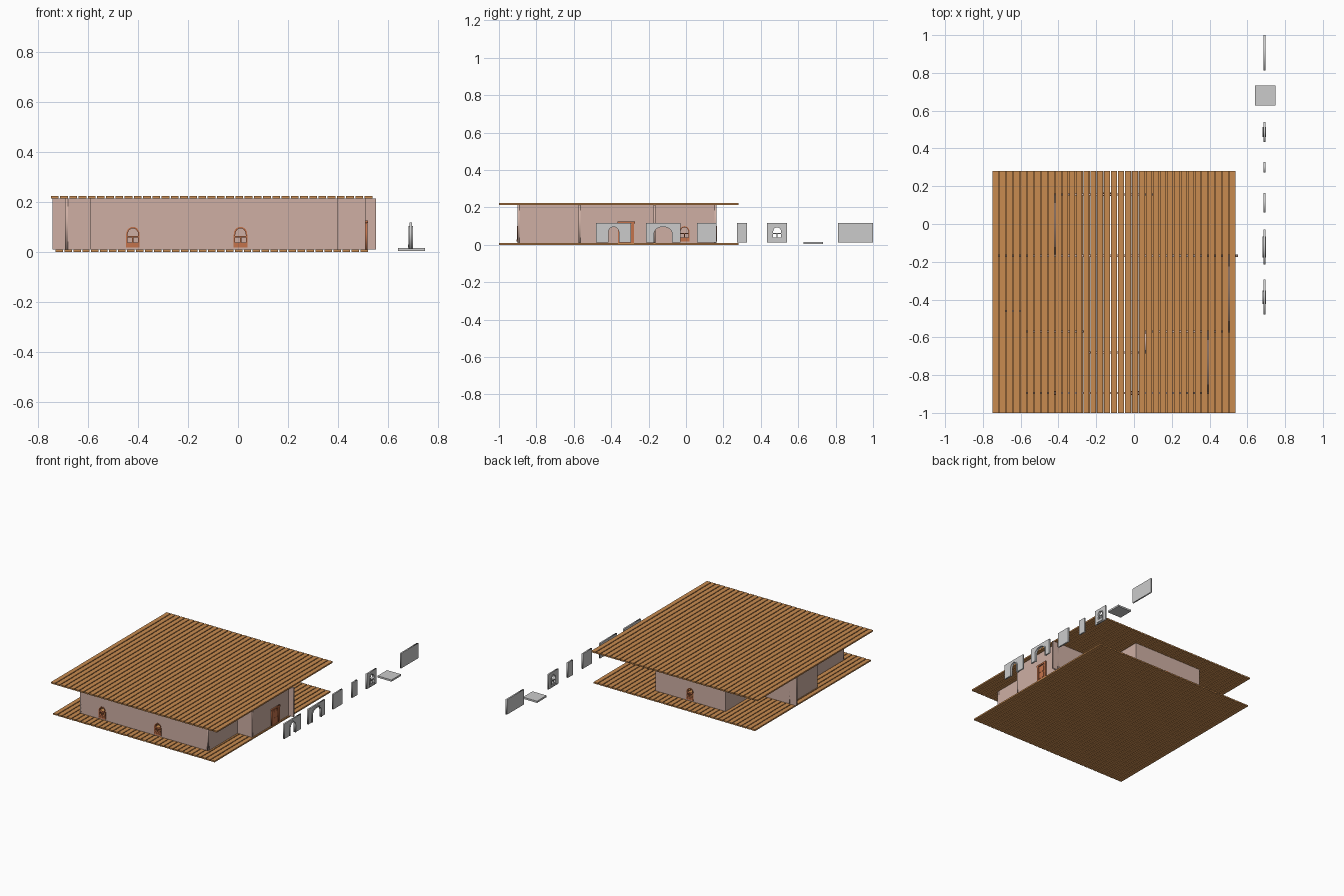
import bpy, math
from mathutils import Matrix, Vector

if "Cube" in bpy.data.objects:
    bpy.data.objects.remove(bpy.data.objects["Cube"])

def material(name, rgb):
    m = bpy.data.materials.new(name)
    m.diffuse_color = (*rgb, 1)
    m.use_nodes = True
    m.node_tree.nodes["Principled BSDF"].inputs["Base Color"].default_value = m.diffuse_color
    return m

PLASTER = material("plaster", (0.62, 0.43, 0.37))
WOOD = material("wood", (0.58, 0.26, 0.08))
TRIM = material("trim", (0.55, 0.17, 0.07))
T = 0.011            # wall thickness
Z0, Z1 = 0.01, 0.213  # wall bottom and top

def box(name, lo, hi, mat=None):
    bpy.ops.mesh.primitive_cube_add(size=1)
    ob = bpy.context.object
    ob.name = name
    for v in ob.data.vertices:
        v.co = Vector([(a + b) / 2 + c * (b - a) for a, b, c in zip(lo, hi, v.co)])
    if mat:
        ob.data.materials.append(mat)
    return ob

def rect(u0, u1, v0, v1):
    return [(u0, v0), (u0, v1), (u1, v1), (u1, v0)]

def arch(u, w, v0, spring, top, n=10):
    """Arched outline from lower left over the top to lower right."""
    pts = [(u - w / 2, v0)]
    for i in range(n + 1):
        a = math.pi * (1 - i / n)
        pts.append((u + w / 2 * math.cos(a), spring + (top - spring) * math.sin(a)))
    return pts + [(u + w / 2, v0)]

def slab(name, origin, direction, loops, thick, mat=None):
    """Extruded upright outline; extra loops become holes. u runs along direction, v is z."""
    cu = bpy.data.curves.new(name, 'CURVE')
    cu.dimensions, cu.fill_mode, cu.extrude = '2D', 'BOTH', thick / 2
    for loop in loops:
        sp = cu.splines.new('POLY')
        sp.points.add(len(loop) - 1)
        for p, (u, v) in zip(sp.points, loop):
            p.co = (u, v, 0, 1)
        sp.use_cyclic_u = True
    tmp = bpy.data.objects.new(name, cu)
    bpy.context.collection.objects.link(tmp)
    bpy.context.view_layer.update()
    me = bpy.data.meshes.new_from_object(tmp.evaluated_get(bpy.context.evaluated_depsgraph_get()))
    bpy.data.objects.remove(tmp)
    ob = bpy.data.objects.new(name, me)
    bpy.context.collection.objects.link(ob)
    dx, dy = direction
    me.transform(Matrix(((dx, 0, dy, origin[0]), (dy, 0, -dx, origin[1]),
                         (0, 1, 0, 0), (0, 0, 0, 1))))
    me.materials.clear()
    if mat:
        me.materials.append(mat)
    return ob

def window(name, origin, direction, u, mat):
    """Arched frame with a half-round light, two small panes and a sill."""
    loops = [arch(u, 0.054, 0.028, 0.07, 0.1),
             arch(u, 0.042, 0.064, 0.07, 0.094),
             rect(u - 0.021, u - 0.003, 0.038, 0.058),
             rect(u + 0.003, u + 0.021, 0.038, 0.058)]
    slab(name + "_frame", origin, direction, loops, 0.016, mat)
    slab(name + "_sill", origin, direction, [rect(u - 0.027, u + 0.027, 0.018, 0.029)], 0.02, mat)

def wall(name, a, b, windows=()):
    """Straight wall from a to b with windows at distances along it."""
    a, b = Vector(a), Vector(b)
    d = (b - a).normalized()
    loops = [rect(-T / 2, (b - a).length + T / 2, Z0, Z1)]
    for i, u in enumerate(windows):
        loops.append(arch(u, 0.05, 0.022, 0.07, 0.098))
        window(f"{name}_window_{i}", a, d, u, TRIM)
    slab(name, a, d, loops, T, PLASTER)

# plank floor and plank roof
for name, x0, x1, z0, z1 in (("floor", -0.73, 0.525, 0, 0.01), ("roof", -0.748, 0.543, 0.213, 0.223)):
    n = 35
    pitch = (x1 - x0) / n
    plank = box(name + "_planks", (x0, -1, z0), (x0 + pitch - 0.006, 0.28, z1), WOOD)
    m = plank.modifiers.new("repeat", 'ARRAY')
    m.count = n
    m.use_relative_offset, m.use_constant_offset = False, True
    m.constant_offset_displace = (pitch, 0, 0)

# outer walls
wall("front_wall", (-0.585, -0.895), (0.395, -0.895), (0.165, 0.595))
wall("front_right_side_wall", (0.395, -0.895), (0.395, -0.57))
wall("right_step_wall", (0.07, -0.57), (0.505, -0.57))
wall("right_wall", (0.505, -0.57), (0.505, -0.168))
wall("cross_wall", (-0.735, -0.168), (0.546, -0.168))
wall("left_wall", (-0.685, -0.46), (-0.685, -0.168))
wall("left_step_wall", (-0.685, -0.46), (-0.585, -0.46))
wall("front_left_side_wall", (-0.585, -0.895), (-0.585, -0.46))
wall("back_wall", (-0.415, 0.157), (0.115, 0.157), (0.27,))
wall("back_left_side_wall", (-0.415, -0.168), (-0.415, 0.157))
wall("back_right_side_wall", (0.115, -0.168), (0.115, 0.157), (0.16,))
# inner walls around the recess
wall("inner_left_wall", (-0.585, -0.57), (-0.25, -0.57))
wall("inner_recess_wall", (-0.25, -0.68), (0.065, -0.68))
wall("inner_recess_left", (-0.25, -0.68), (-0.25, -0.57))
wall("inner_recess_right", (0.065, -0.68), (0.065, -0.57))

# front door in the right wall
D = ((0.508, -0.32), (0, 1))
slab("door_leaf", *D, [rect(-0.03, 0.03, 0.01, 0.11)], 0.013, TRIM)
for s in (-1, 1):
    slab("door_jamb", *D, [rect(s * 0.036 - 0.007, s * 0.036 + 0.007, 0.01, 0.115)], 0.02, TRIM)
    for v in (0.02, 0.065):
        slab("door_panel", *D, [rect(s * 0.014 - 0.009, s * 0.014 + 0.009, v, v + 0.035)], 0.017, TRIM)
slab("door_lintel", *D, [rect(-0.046, 0.046, 0.115, 0.126)], 0.022, TRIM)

# loose grey building pieces beside the house
G, Y = (0.69, 0), (0, 1)
P0, P1 = 0.012, 0.117

def arch_piece(name, u0, u1, w, spring):
    u = (u0 + u1) / 2
    hole = arch(u, w, P0, spring, 0.1)
    slab(name, G, Y, [[(u0, P0), (u0, P1), (u1, P1), (u1, P0)] + hole[::-1]], 0.01)
    inner = arch(u, w - 0.008, P0, spring, 0.096)
    slab(name + "_frame", G, Y, [arch(u, w + 0.008, P0, spring, 0.104) + inner[::-1]], 0.017)

arch_piece("narrow_arch_piece", -0.48, -0.294, 0.064, 0.068)
arch_piece("wide_arch_piece", -0.215, -0.03, 0.104, 0.062)
for name, u0, u1 in (("half_wall_piece", 0.06, 0.163), ("quarter_wall_piece", 0.272, 0.327),
                     ("full_wall_piece", 0.812, 1.0)):
    slab(name, G, Y, [rect(u0, u1, P0, P1)], 0.01)
slab("window_wall_piece", G, Y, [rect(0.433, 0.54, P0, P1), arch(0.487, 0.05, 0.022, 0.07, 0.098)], 0.01)
window("piece_window", G, Y, 0.487, None)
box("floor_tile_piece", (0.64, 0.628, 0.004), (0.748, 0.733, 0.016))
